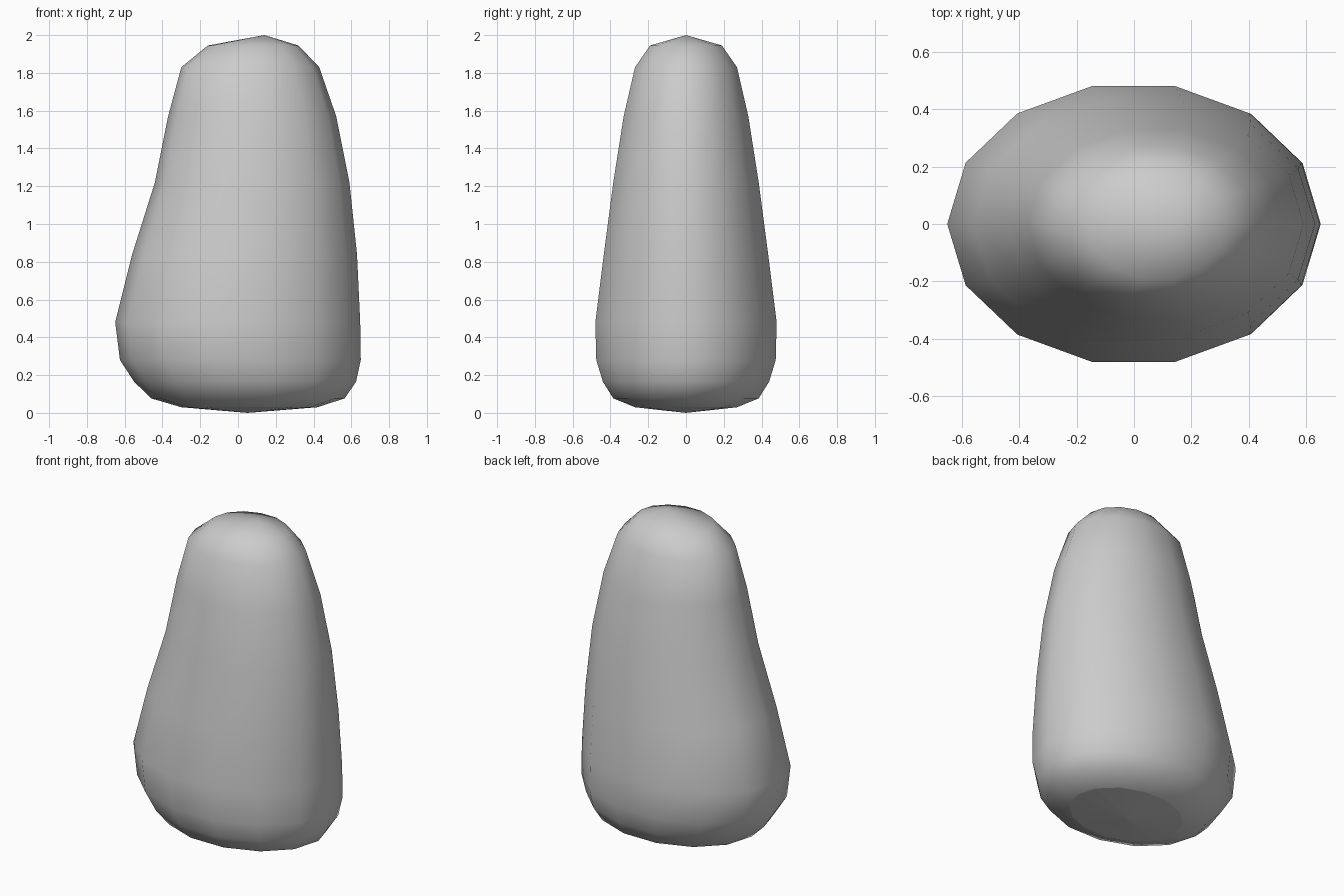
import bpy, bmesh, math

if "Cube" in bpy.data.objects:
    bpy.data.objects.remove(bpy.data.objects["Cube"])

SIDES = 14
# Cross-sections: height, left x, right x, half depth in y
RINGS = [
    (0.03, -0.30, 0.42, 0.27),
    (0.077, -0.46, 0.565, 0.385),
    (0.165, -0.55, 0.625, 0.44),
    (0.28, -0.625, 0.65, 0.475),
    (0.48, -0.65, 0.647, 0.48),
    (0.84, -0.56, 0.63, 0.435),
    (1.22, -0.44, 0.59, 0.385),
    (1.57, -0.37, 0.52, 0.33),
    (1.83, -0.30, 0.43, 0.27),
    (1.945, -0.16, 0.32, 0.19),
]

bm = bmesh.new()
y_fix = math.sin(math.tau * 3 / SIDES)  # widest vertex of a 14-sided ring


def add_ring(z, left, right, depth):
    cx, rx, ry = (left + right) / 2, (right - left) / 2, depth / y_fix
    angles = [math.tau * i / SIDES for i in range(SIDES)]
    return [bm.verts.new((cx + rx * math.cos(a), ry * math.sin(a), z)) for a in angles]


# Lofted stone body
rings = [add_ring(*r) for r in RINGS]
for low, high in zip(rings, rings[1:]):
    for i in range(SIDES):
        j = (i + 1) % SIDES
        bm.faces.new((low[i], low[j], high[j], high[i])).smooth = True

# Smooth rounded crown and faceted base
crown = bm.verts.new((0.14, 0, 2.0))
base = bm.verts.new((0.05, 0, 0.0))
for i in range(SIDES):
    j = (i + 1) % SIDES
    bm.faces.new((rings[-1][i], rings[-1][j], crown)).smooth = True
    bm.faces.new((rings[0][j], rings[0][i], base)).smooth = False

bmesh.ops.recalc_face_normals(bm, faces=bm.faces)
mesh = bpy.data.meshes.new("standing_stone")
bm.to_mesh(mesh)
bm.free()
stone = bpy.data.objects.new("standing_stone", mesh)
bpy.context.collection.objects.link(stone)
